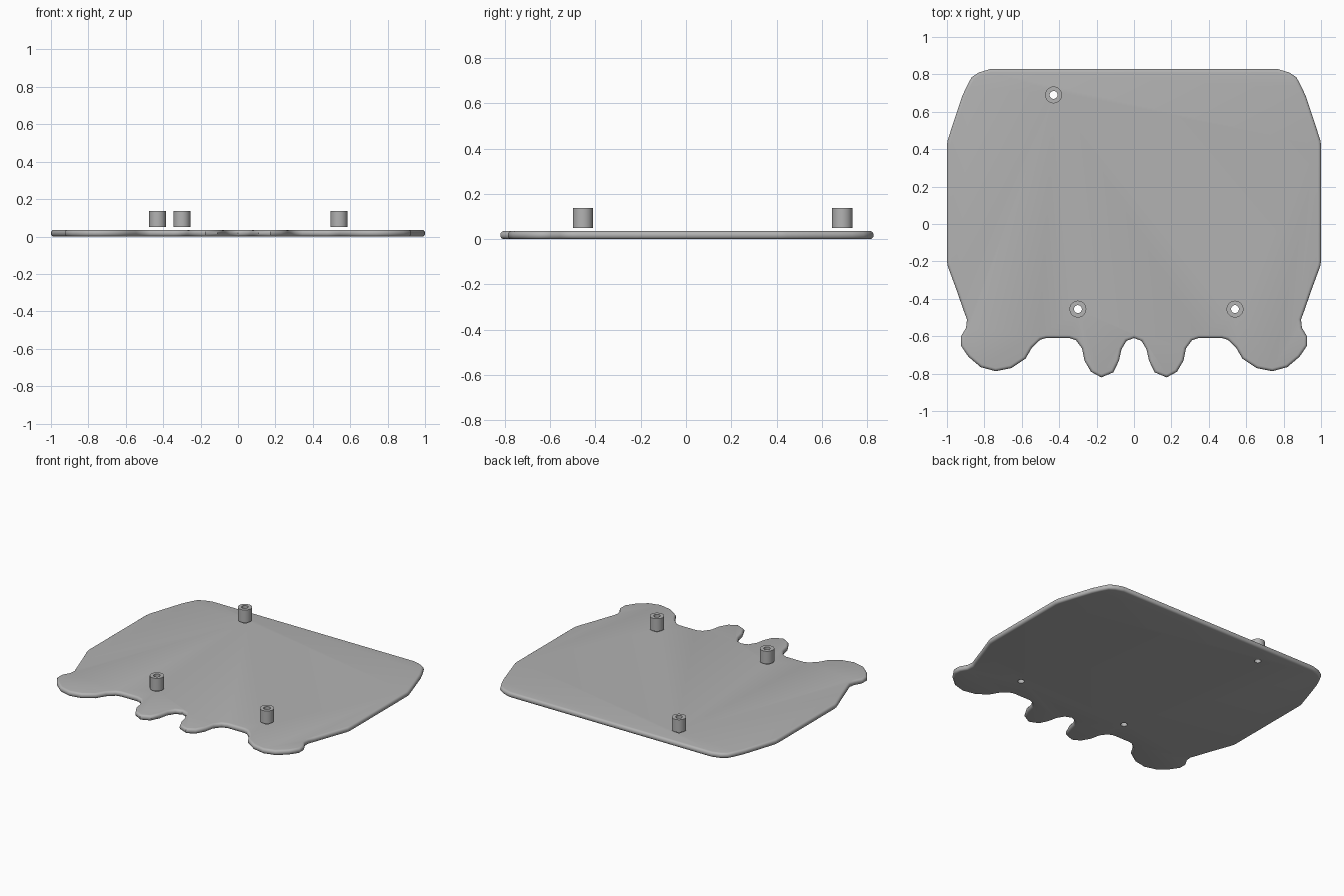
import bpy, bmesh
from math import radians

cube = bpy.data.objects.get("Cube")
if cube:
    bpy.data.objects.remove(cube, do_unlink=True)

grey = bpy.data.materials.new("plain grey")
grey.use_nodes = True
grey.diffuse_color = (0.45, 0.45, 0.45, 1)
grey.node_tree.nodes["Principled BSDF"].inputs["Base Color"].default_value = (0.45, 0.45, 0.45, 1)

THICK = 0.036
BORE = 0.021
POSTS = {"back_standoff": (-0.43, 0.69),
         "front_right_standoff": (-0.30, -0.455),
         "front_left_standoff": (0.54, -0.455)}

# Half outline of the plate, from the back edge round to the front notch
HALF = [(.77, .828), (.83, .81), (.868, .785), (.895, .735), (.92, .68),
        (.96, .56), (.997, .445), (1, .42), (1, -.2), (.996, -.225),
        (.95, -.35), (.91, -.465), (.893, -.51), (.898, -.555), (.925, -.6),
        (.926, -.65), (.885, -.71), (.82, -.765), (.74, -.787), (.655, -.77),
        (.58, -.72), (.545, -.66), (.5, -.618), (.47, -.61), (.345, -.61),
        (.31, -.622), (.278, -.665), (.265, -.73), (.23, -.79), (.175, -.82),
        (.11, -.793), (.08, -.73), (.067, -.67), (.04, -.625), (0, -.61)]


def make_object(name, bm):
    mesh = bpy.data.meshes.new(name)
    bm.to_mesh(mesh)
    bm.free()
    mesh.materials.append(grey)
    obj = bpy.data.objects.new(name, mesh)
    bpy.context.collection.objects.link(obj)
    return obj


def smooth(obj, angle):
    bpy.ops.object.select_all(action='DESELECT')
    obj.select_set(True)
    bpy.context.view_layer.objects.active = obj
    bpy.ops.object.shade_smooth_by_angle(angle=radians(angle))


def tube(name, x, y, z0, z1, outer, inner, sides=32):
    """Vertical tube; a solid cylinder when inner is zero."""
    bm = bmesh.new()
    if not inner:
        bmesh.ops.create_cone(bm, cap_ends=True, segments=sides, radius1=outer,
                              radius2=outer, depth=z1 - z0)
        bmesh.ops.translate(bm, vec=(x, y, (z0 + z1) / 2), verts=bm.verts)
    else:
        loop = [bm.verts.new((x + r, y, z)) for r, z in
                ((outer, z0), (outer, z1), (inner, z1), (inner, z0))]
        edges = [bm.edges.new((loop[i], loop[i - 1])) for i in range(4)]
        bmesh.ops.spin(bm, geom=loop + edges, cent=(x, y, 0), axis=(0, 0, 1),
                       angle=radians(360), steps=sides, use_merge=True)
        bmesh.ops.remove_doubles(bm, verts=bm.verts, dist=1e-4)
        bmesh.ops.recalc_face_normals(bm, faces=bm.faces)
    return make_object(name, bm)


# Base plate: mirrored outline, extruded, with a rounded rim
bm = bmesh.new()
outline = HALF + [(-x, y) for x, y in reversed(HALF[:-1])]
face = bm.faces.new([bm.verts.new((x, y, 0)) for x, y in outline])
top = bmesh.ops.extrude_face_region(bm, geom=[face])
bmesh.ops.translate(bm, vec=(0, 0, THICK),
                    verts=[v for v in top["geom"] if isinstance(v, bmesh.types.BMVert)])
bmesh.ops.recalc_face_normals(bm, faces=bm.faces)
rim = [e for e in bm.edges if abs(e.verts[0].co.z - e.verts[1].co.z) < 1e-4]
bmesh.ops.bevel(bm, geom=rim, offset=0.016, segments=4, profile=0.5, affect='EDGES')
plate = make_object("base_plate", bm)

# Screw holes through the plate
for name, (x, y) in POSTS.items():
    cutter = tube("hole_cutter", x, y, -0.1, 0.1, BORE, 0)
    cutter.hide_render = True
    cut = plate.modifiers.new("screw_hole", 'BOOLEAN')
    cut.operation = 'DIFFERENCE'
    cut.solver = 'EXACT'
    cut.object = cutter
    bpy.context.view_layer.objects.active = plate
    bpy.ops.object.modifier_apply(modifier=cut.name)
    bpy.data.objects.remove(cutter, do_unlink=True)
smooth(plate, 40)

# Hollow standoffs floating just above the plate
for name, (x, y) in POSTS.items():
    smooth(tube(name, x, y, 0.05, 0.137, 0.045, BORE), 40)
